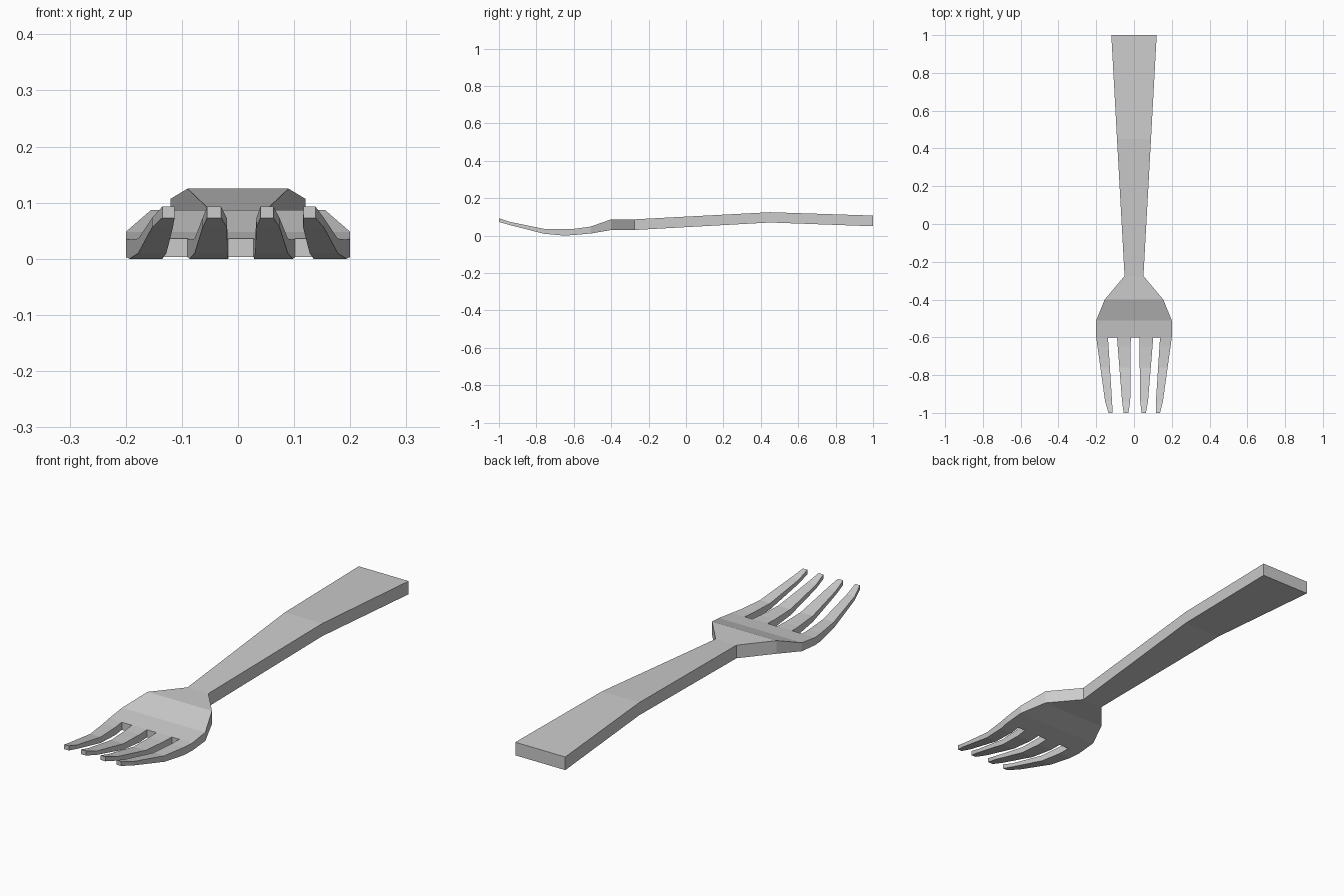
import bpy, bmesh

if "Cube" in bpy.data.objects:
    bpy.data.objects.remove(bpy.data.objects["Cube"])

# Side profile: y -> (bottom z, top z)
PROFILE = {
    1.0: (0.05, 0.107), 0.45: (0.07, 0.125), -0.275: (0.03, 0.087),
    -0.40: (0.03, 0.087), -0.51: (0.011, 0.048), -0.60: (0.003, 0.036),
    -0.65: (0.0, 0.034), -0.76: (0.01, 0.036), -0.94: (0.056, 0.073),
    -1.0: (0.073, 0.093),
}
# Half widths of handle and head
WIDTHS = [(1.0, 0.12), (0.45, 0.09), (-0.275, 0.05), (-0.40, 0.155), (-0.51, 0.2)]
# Each tine: (left, right) at root, near the tip, and at the tip
TINES = [
    [(-0.2, -0.138), (-0.153, -0.116), (-0.135, -0.113)],
    [(-0.09, -0.017), (-0.063, -0.02), (-0.055, -0.03)],
    [(0.028, 0.102), (0.033, 0.074), (0.04, 0.063)],
    [(0.138, 0.2), (0.116, 0.153), (0.117, 0.138)],
]
ROOT, NEAR = -0.60, -0.94

bm = bmesh.new()
tops, bottoms = {}, {}


def vert(store, x, y, level):
    key = (round(x, 4), y)
    if key not in store:
        store[key] = bm.verts.new((x, y, PROFILE[y][level]))
    return store[key]


def panel(outline):
    """Matching top and bottom faces from a counter-clockwise plan outline."""
    bm.faces.new([vert(tops, x, y, 1) for x, y in outline])
    bm.faces.new([vert(bottoms, x, y, 0) for x, y in reversed(outline)])


# Handle and shoulders
for (ya, wa), (yb, wb) in zip(WIDTHS, WIDTHS[1:]):
    panel([(-wa, ya), (-wb, yb), (wb, yb), (wa, ya)])

# Head, ending in the row of tine roots
roots = [(x, ROOT) for tine in TINES for x in tine[0]]
panel([(-0.2, -0.51)] + roots + [(0.2, -0.51)])

# Tines
for root, near, tip in TINES:
    rows = []
    for y in (ROOT, -0.65, -0.76, NEAR):
        t = (y - ROOT) / (NEAR - ROOT)
        rows.append((y, [a + (b - a) * t for a, b in zip(root, near)]))
    rows.append((-1.0, tip))
    for (ya, (la, ra)), (yb, (lb, rb)) in zip(rows, rows[1:]):
        panel([(la, ya), (lb, yb), (rb, yb), (ra, ya)])

# Side walls all around the outline
lower = {tops[k]: bottoms[k] for k in tops}
for e in [e for e in bm.edges if e.is_boundary and e.verts[0] in lower]:
    a, b = e.verts
    bm.faces.new([a, b, lower[b], lower[a]])

bmesh.ops.recalc_face_normals(bm, faces=bm.faces[:])
mesh = bpy.data.meshes.new("fork")
bm.to_mesh(mesh)
bm.free()
bpy.context.collection.objects.link(bpy.data.objects.new("fork", mesh))
